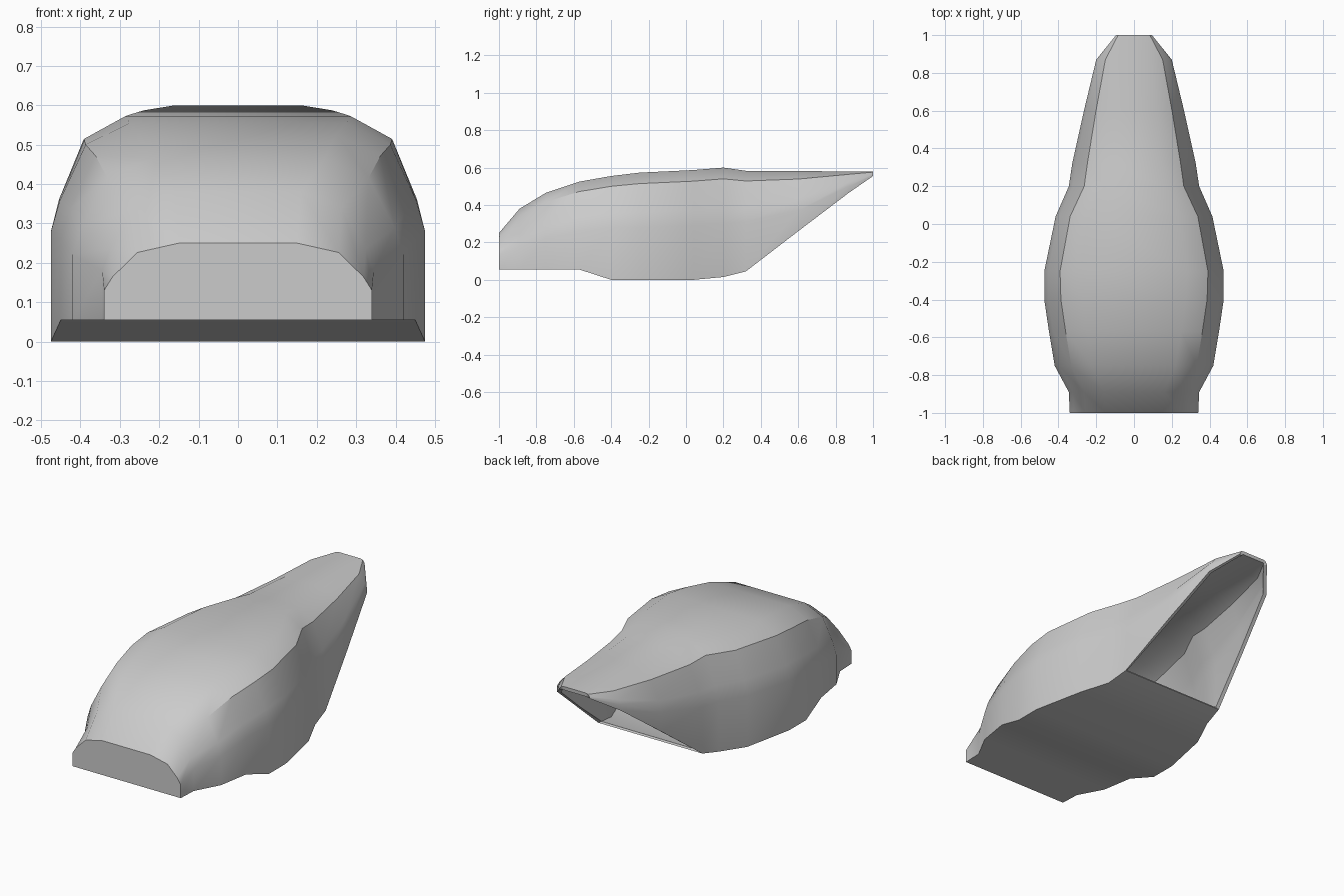
import bpy, bmesh

if "Cube" in bpy.data.objects:
    bpy.data.objects.remove(bpy.data.objects["Cube"])

# Stations: y, half width, bottom z, shoulder z, top z, half width of flat top
STATIONS = [
    (-1.00, 0.34, 0.055, 0.13, 0.25, 0.15),
    (-0.89, 0.345, 0.055, 0.18, 0.38, 0.16),
    (-0.75, 0.42, 0.055, 0.22, 0.465, 0.22),
    (-0.57, 0.45, 0.055, 0.26, 0.525, 0.25),
    (-0.40, 0.475, 0.0, 0.28, 0.555, 0.275),
    (-0.25, 0.475, 0.0, 0.28, 0.573, 0.285),
    (0.04, 0.415, 0.0, 0.29, 0.587, 0.24),
    (0.20, 0.345, 0.015, 0.30, 0.60, 0.16),
    (0.32, 0.327, 0.045, 0.31, 0.583, 0.145),
    (0.60, 0.265, 0.26, 0.37, 0.581, 0.12),
    (0.87, 0.20, 0.465, 0.50, 0.58, 0.09),
    (1.00, 0.095, 0.555, 0.56, 0.58, 0.07),
]
FLOOR_END = 8  # station where the floor stops and the tail opens


def section(bm, y, w, zb, zs, zt, f):
    """Arched cross-section, from right bottom edge over the top to the left."""
    d, h = w - f, zt - zs
    half = [(w, zb), (w, zs), (f + 0.89 * d, zs + 0.28 * h),
            (f + 0.56 * d, zs + 0.80 * h), (f, zt)]
    pts = half + [(-x, z) for x, z in reversed(half)]
    return [bm.verts.new((x, y, z)) for x, z in pts]


# Body shell with tail
bm = bmesh.new()
rings = [section(bm, *s) for s in STATIONS]
for i, (a, b) in enumerate(zip(rings, rings[1:])):
    for j in range(len(a) - 1):
        bm.faces.new((a[j], a[j + 1], b[j + 1], b[j]))
    if i < FLOOR_END:  # floor
        bm.faces.new((a[-1], a[0], b[0], b[-1]))
bm.faces.new(rings[0])  # flat nose
bmesh.ops.recalc_face_normals(bm, faces=bm.faces[:])
if next(f for f in bm.faces if len(f.verts) > 4).normal.y > 0:
    bmesh.ops.reverse_faces(bm, faces=bm.faces[:])

mesh = bpy.data.meshes.new("body_shell")
bm.to_mesh(mesh)
bm.free()
body = bpy.data.objects.new("body_shell", mesh)
bpy.context.collection.objects.link(body)

# Wall thickness, grown inward
wall = body.modifiers.new("wall", 'SOLIDIFY')
wall.thickness = 0.02
wall.offset = -1
bpy.context.view_layer.objects.active = body
body.select_set(True)
bpy.ops.object.modifier_apply(modifier="wall")
bpy.ops.object.shade_smooth_by_angle(angle=0.6)
